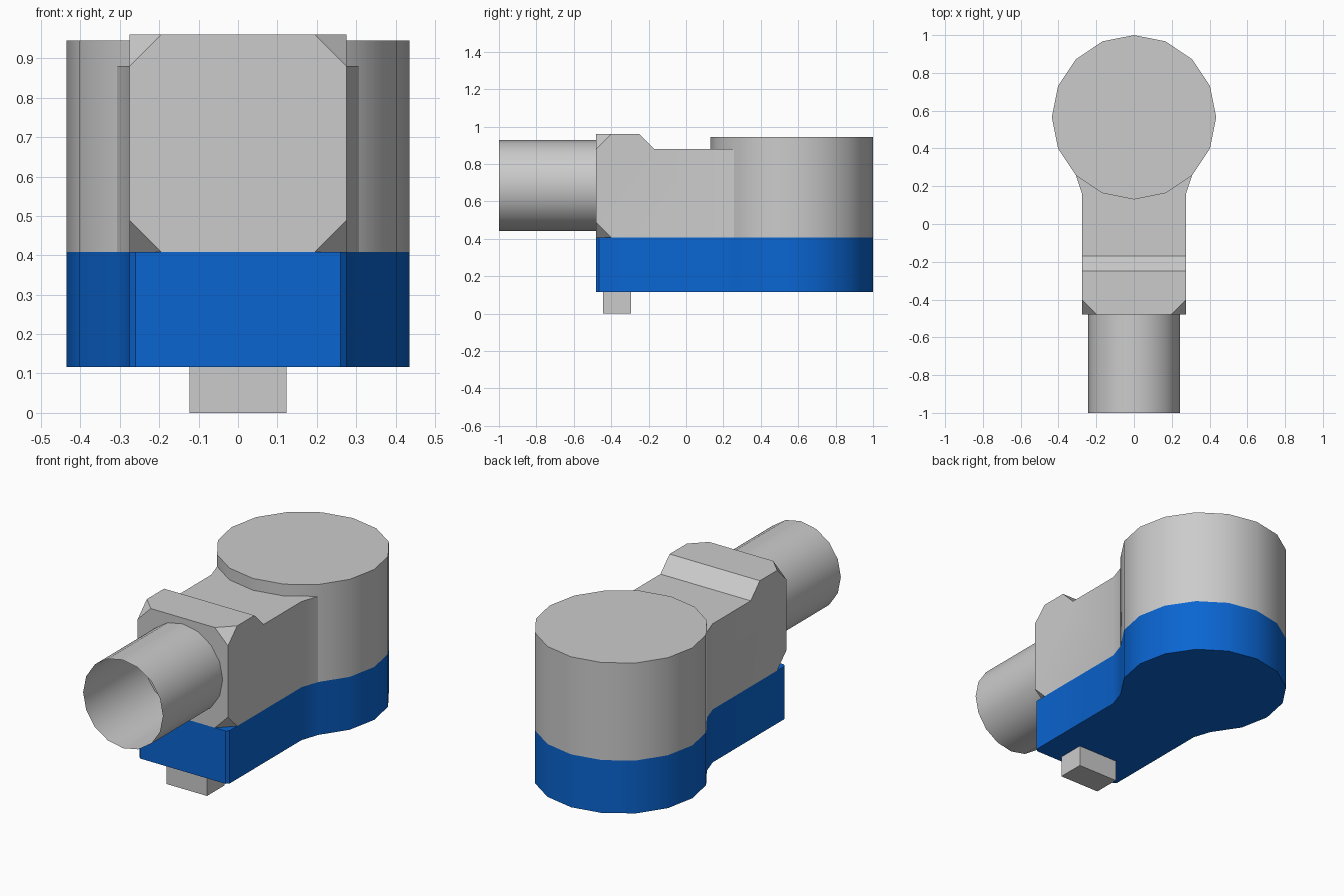
import bpy
import bmesh
from math import cos, sin, pi, radians
from mathutils import Matrix, Vector

cube = bpy.data.objects.get("Cube")
if cube:
    bpy.data.objects.remove(cube, do_unlink=True)


def material(name, colour):
    m = bpy.data.materials.new(name)
    m.use_nodes = True
    m.diffuse_color = (*colour, 1)
    m.node_tree.nodes["Principled BSDF"].inputs["Base Color"].default_value = (*colour, 1)
    return m


GREY = material("light grey", (0.6, 0.6, 0.6))
BLUE = material("blue", (0.003, 0.13, 0.64))

SIDES = 16
DRUM_R, DRUM_Y = 0.435, 0.565
HALF, FRONT, NECK_END = 0.275, -0.48, 0.16
BASE, SPLIT, DECK, RIDGE, DRUM_TOP = 0.117, 0.408, 0.88, 0.96, 0.945
CHAMFER = 0.08


def finish(bm, name, mat):
    bmesh.ops.recalc_face_normals(bm, faces=bm.faces)
    mesh = bpy.data.meshes.new(name)
    bm.to_mesh(mesh)
    bm.free()
    mesh.materials.append(mat)
    mesh.shade_smooth()
    mesh.set_sharp_from_angle(angle=radians(30))
    ob = bpy.data.objects.new(name, mesh)
    bpy.context.collection.objects.link(ob)
    return ob


def extruded(points, offset):
    """Closed prism from a polygon swept along an offset."""
    bm = bmesh.new()
    face = bm.faces.new([bm.verts.new(p) for p in points])
    new = bmesh.ops.extrude_face_region(bm, geom=[face])["geom"]
    verts = [g for g in new if isinstance(g, bmesh.types.BMVert)]
    bmesh.ops.translate(bm, vec=offset, verts=verts)
    return bm


def drum_point(i, z):
    a = 2 * pi * i / SIDES
    return (DRUM_R * cos(a), DRUM_Y + DRUM_R * sin(a), z)


# Blue base: straight neck flaring into the round end, small front bevels
b = 0.015
outline = [drum_point(i, BASE) for i in range(-2, 11)]
outline += [(-HALF, NECK_END, BASE), (-HALF, FRONT + b, BASE), (-HALF + b, FRONT, BASE),
            (HALF - b, FRONT, BASE), (HALF, FRONT + b, BASE), (HALF, NECK_END, BASE)]
finish(extruded(outline, (0, 0, SPLIT - BASE)), "base", BLUE)

# Grey drum
finish(extruded([drum_point(i, SPLIT) for i in range(SIDES)], (0, 0, DRUM_TOP - SPLIT)),
       "drum", GREY)

# Grey neck: side profile with a raised front ridge
profile = [(FRONT, SPLIT), (FRONT, RIDGE), (-0.25, RIDGE), (-0.17, DECK),
           (NECK_END, DECK), (NECK_END, SPLIT)]
bm = extruded([(-HALF, y, z) for y, z in profile], (2 * HALF, 0, 0))
# Flare towards the drum
bmesh.ops.recalc_face_normals(bm, faces=bm.faces)
back = [f for f in bm.faces if f.normal.y > 0.99]
new = bmesh.ops.extrude_face_region(bm, geom=back)["geom"]
bmesh.ops.delete(bm, geom=back, context="FACES_ONLY")
px, py, _ = drum_point(-2, 0)
for v in [g for g in new if isinstance(g, bmesh.types.BMVert)]:
    v.co.x *= px / HALF
    v.co.y = py
# Cut the four front corners
for sx in (-1, 1):
    for sz, z in ((1, RIDGE), (-1, SPLIT)):
        bmesh.ops.bisect_plane(bm, geom=bm.verts[:] + bm.edges[:] + bm.faces[:],
                               plane_co=Vector((sx * HALF, FRONT, z - sz * CHAMFER)),
                               plane_no=Vector((sx, -1, sz)), clear_outer=True)
        bmesh.ops.holes_fill(bm, edges=[e for e in bm.edges if e.is_boundary], sides=4)
finish(bm, "neck", GREY)

# Open thin tube at the front
bm = bmesh.new()
bmesh.ops.create_cone(bm, cap_ends=False, segments=SIDES, radius1=0.243, radius2=0.243,
                      depth=0.52,
                      matrix=Matrix.Translation((0, -0.74, 0.685)) @ Matrix.Rotation(pi / 2, 4, "X"))
finish(bm, "tube", GREY)

# Small foot below the neck
fx, fy = 0.123, 0.075
foot = [(x * fx, -0.37 + y * fy, 0) for x, y in ((-1, -1), (1, -1), (1, 1), (-1, 1))]
finish(extruded(foot, (0, 0, BASE)), "foot", GREY)
